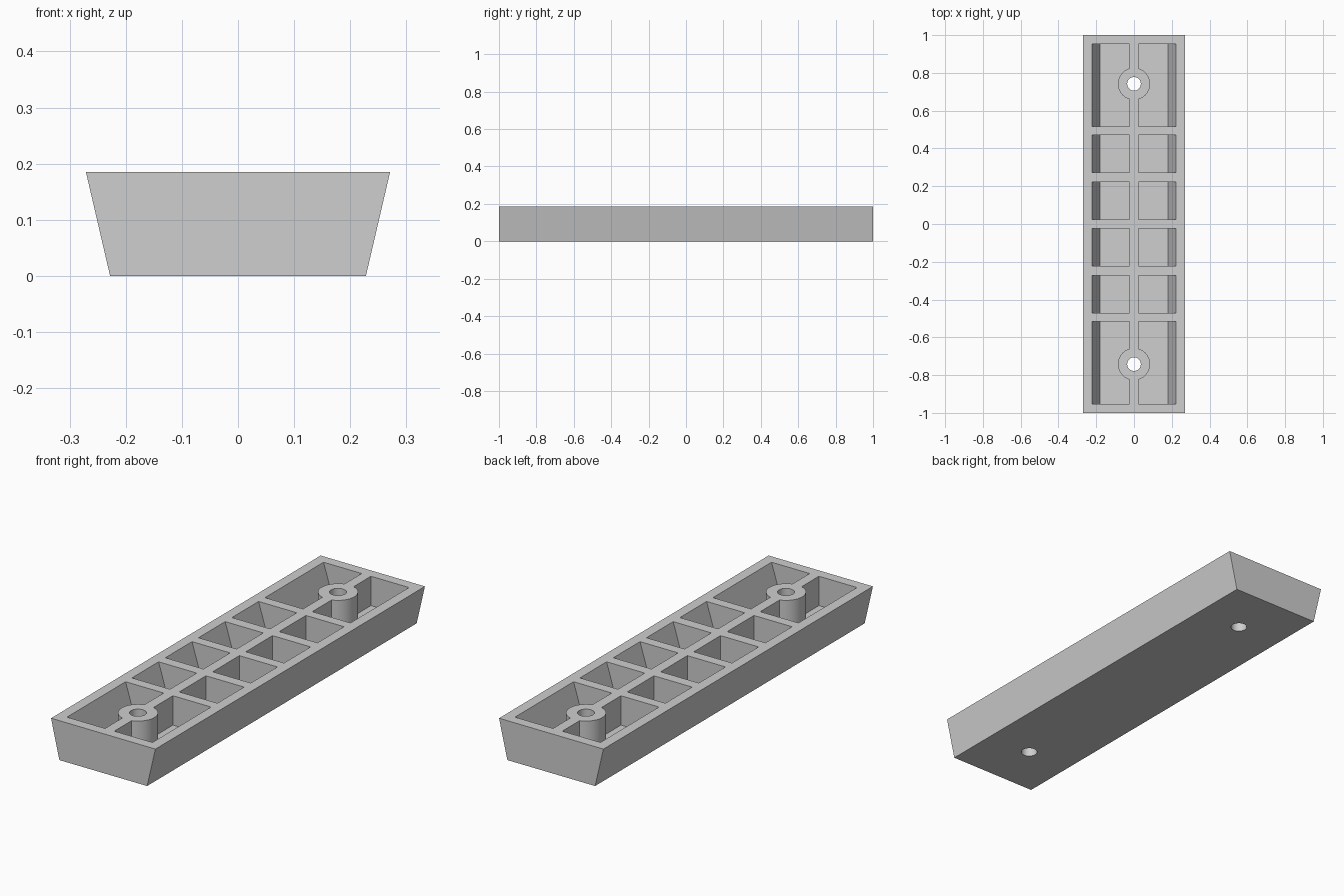
import bpy
import bmesh
from mathutils import Matrix

cube = bpy.data.objects.get("Cube")
if cube:
    bpy.data.objects.remove(cube, do_unlink=True)

HEIGHT, FLOOR, TOP = 0.185, 0.047, 0.25
BOSS_Y = 0.742

grey = bpy.data.materials.new("light grey")
grey.use_nodes = True
COLOR = (0.62, 0.62, 0.62, 1)
grey.diffuse_color = COLOR
grey.node_tree.nodes["Principled BSDF"].inputs["Base Color"].default_value = COLOR


def prism(bm, profile, y0, y1):
    """Extrude an x-z profile along y."""
    face = bm.faces.new([bm.verts.new((x, y0, z)) for x, z in profile])
    out = bmesh.ops.extrude_face_region(bm, geom=[face])
    verts = [v for v in out["geom"] if isinstance(v, bmesh.types.BMVert)]
    bmesh.ops.translate(bm, verts=verts, vec=(0, y1 - y0, 0))


def make_object(name, bm):
    bmesh.ops.recalc_face_normals(bm, faces=bm.faces[:])
    mesh = bpy.data.meshes.new(name)
    bm.to_mesh(mesh)
    bm.free()
    mesh.materials.append(grey)
    obj = bpy.data.objects.new(name, mesh)
    bpy.context.collection.objects.link(obj)
    return obj


def posts(name, radius):
    """Two upright cylinders at the screw positions."""
    bm = bmesh.new()
    for side in (-1, 1):
        bmesh.ops.create_cone(bm, cap_ends=True, segments=64, radius1=radius,
                              radius2=radius, depth=1,
                              matrix=Matrix.Translation((0, side * BOSS_Y, 0)))
    return make_object(name, bm)


def subtract(target, cutter):
    """Cut one object from another, apply it and discard the cutter."""
    mod = target.modifiers.new("cut", "BOOLEAN")
    mod.operation, mod.solver, mod.object = "DIFFERENCE", "EXACT", cutter
    graph = bpy.context.evaluated_depsgraph_get()
    mesh = bpy.data.meshes.new_from_object(target.evaluated_get(graph))
    target.modifiers.clear()
    target.data = mesh
    bpy.data.objects.remove(cutter, do_unlink=True)


# Tapered outer block
bm = bmesh.new()
prism(bm, [(-0.228, 0), (0.228, 0), (0.271, HEIGHT), (-0.271, HEIGHT)], -1, 1)
body = make_object("ribbed_bar", bm)

# Pockets between the ribs, with sloping outer walls
slope = (0.222 - 0.18) / (HEIGHT - FLOOR)
top_x = 0.18 + slope * (TOP - FLOOR)
bm = bmesh.new()
for y0, y1 in ((0.024, 0.222), (0.272, 0.47), (0.517, 0.952)):
    for sx in (-1, 1):
        for sy in (-1, 1):
            profile = [(sx * 0.024, FLOOR), (sx * 0.18, FLOOR),
                       (sx * top_x, TOP), (sx * 0.024, TOP)]
            prism(bm, profile, sy * y0, sy * y1)
pockets = make_object("pocket_cutter", bm)

# Leave round bosses standing in the end pockets, then drill the screw holes
subtract(pockets, posts("boss_cutter", 0.085))
subtract(body, pockets)
subtract(body, posts("hole_cutter", 0.036))

# Smooth round walls, crisp edges
bpy.ops.object.select_all(action="DESELECT")
body.select_set(True)
bpy.context.view_layer.objects.active = body
bpy.ops.object.shade_smooth_by_angle(angle=0.52)
